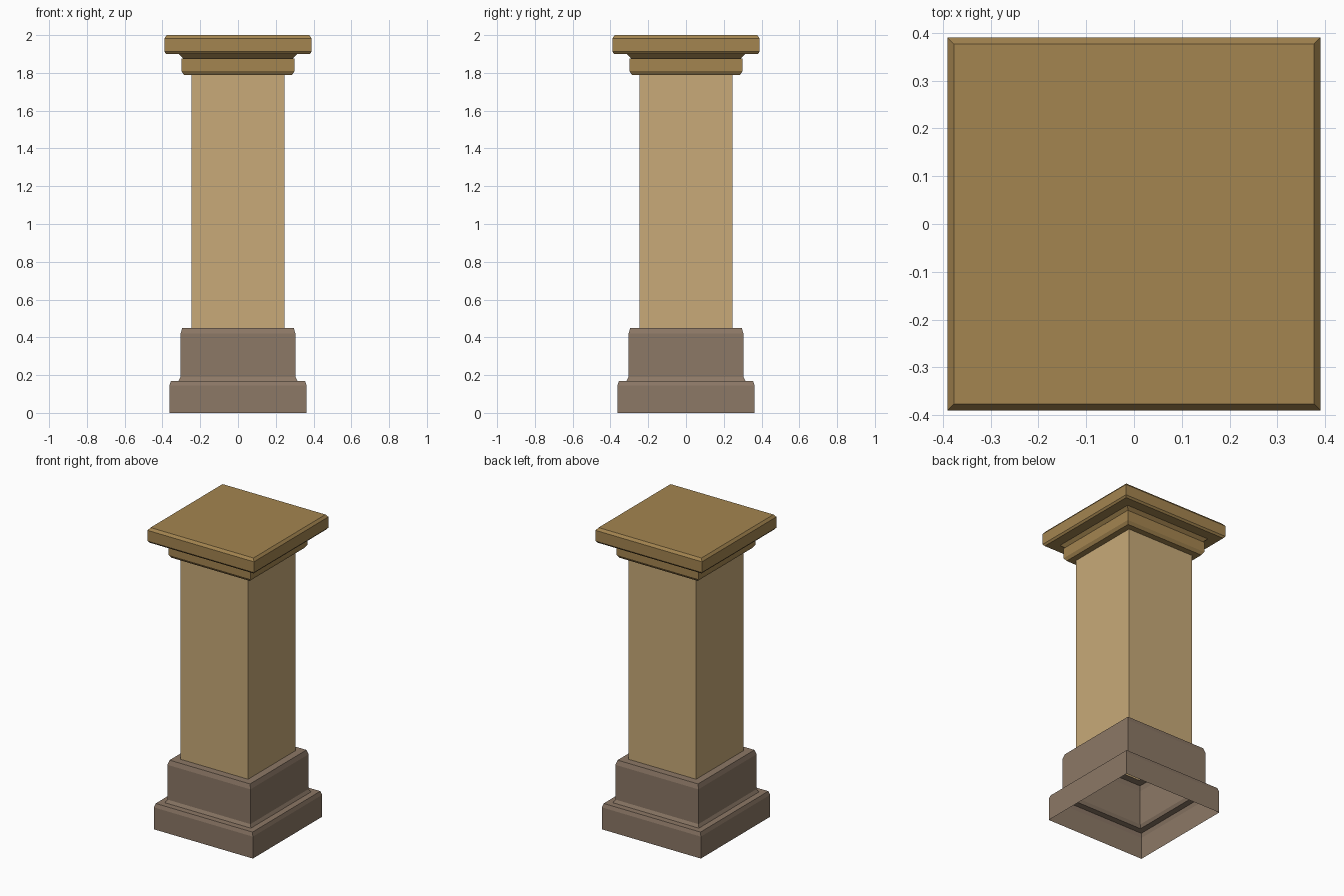
import bpy
import bmesh

cube = bpy.data.objects.get("Cube")
if cube:
    bpy.data.objects.remove(cube, do_unlink=True)


def linear(hex_colour):
    channels = [int(hex_colour[i:i + 2], 16) / 255 for i in (0, 2, 4)]
    return tuple(((c + 0.055) / 1.055) ** 2.4 if c > 0.04 else c / 12.92
                 for c in channels) + (1.0,)


def material(name, hex_colour):
    mat = bpy.data.materials.new(name)
    mat.use_nodes = True
    mat.diffuse_color = linear(hex_colour)
    bsdf = mat.node_tree.nodes["Principled BSDF"]
    bsdf.inputs["Base Color"].default_value = mat.diffuse_color
    bsdf.inputs["Roughness"].default_value = 0.9
    return mat


def square_loft(name, profile, mat, capped=False):
    """Sweep a (half width, height) profile, bottom to top, round a square."""
    bm = bmesh.new()
    corners = ((-1, -1), (1, -1), (1, 1), (-1, 1))
    rings = [[bm.verts.new((x * r, y * r, z)) for x, y in corners]
             for r, z in profile]
    for low, high in zip(rings, rings[1:]):
        for i in range(4):
            j = (i + 1) % 4
            bm.faces.new((low[i], low[j], high[j], high[i]))
    if capped:
        bm.faces.new(rings[-1])
    mesh = bpy.data.meshes.new(name)
    bm.to_mesh(mesh)
    bm.free()
    mesh.materials.append(mat)
    obj = bpy.data.objects.new(name, mesh)
    bpy.context.collection.objects.link(obj)
    return obj


stone = material("brown stone", "8C7866")
sand = material("pale sand", "C8AA78")
ochre = material("dark ochre", "A48550")

SHAFT = 0.247

# Stepped base: a hollow shell, open underneath
square_loft("base", [
    (0.363, 0), (0.363, 0.145), (0.355, 0.17), (0.315, 0.17),
    (0.304, 0.19), (0.304, 0.42), (0.295, 0.45), (SHAFT, 0.45)], stone)

# Plain square shaft
square_loft("shaft", [(SHAFT, 0.45), (SHAFT, 1.79)], sand)

# Moulded capital with a broad chamfered slab on top
square_loft("capital", [
    (SHAFT, 1.79), (0.287, 1.79), (0.3, 1.81), (0.3, 1.877), (0.29, 1.877),
    (0.315, 1.9), (0.38, 1.9), (0.39, 1.912), (0.39, 1.983), (0.377, 2)],
    ochre, capped=True)
